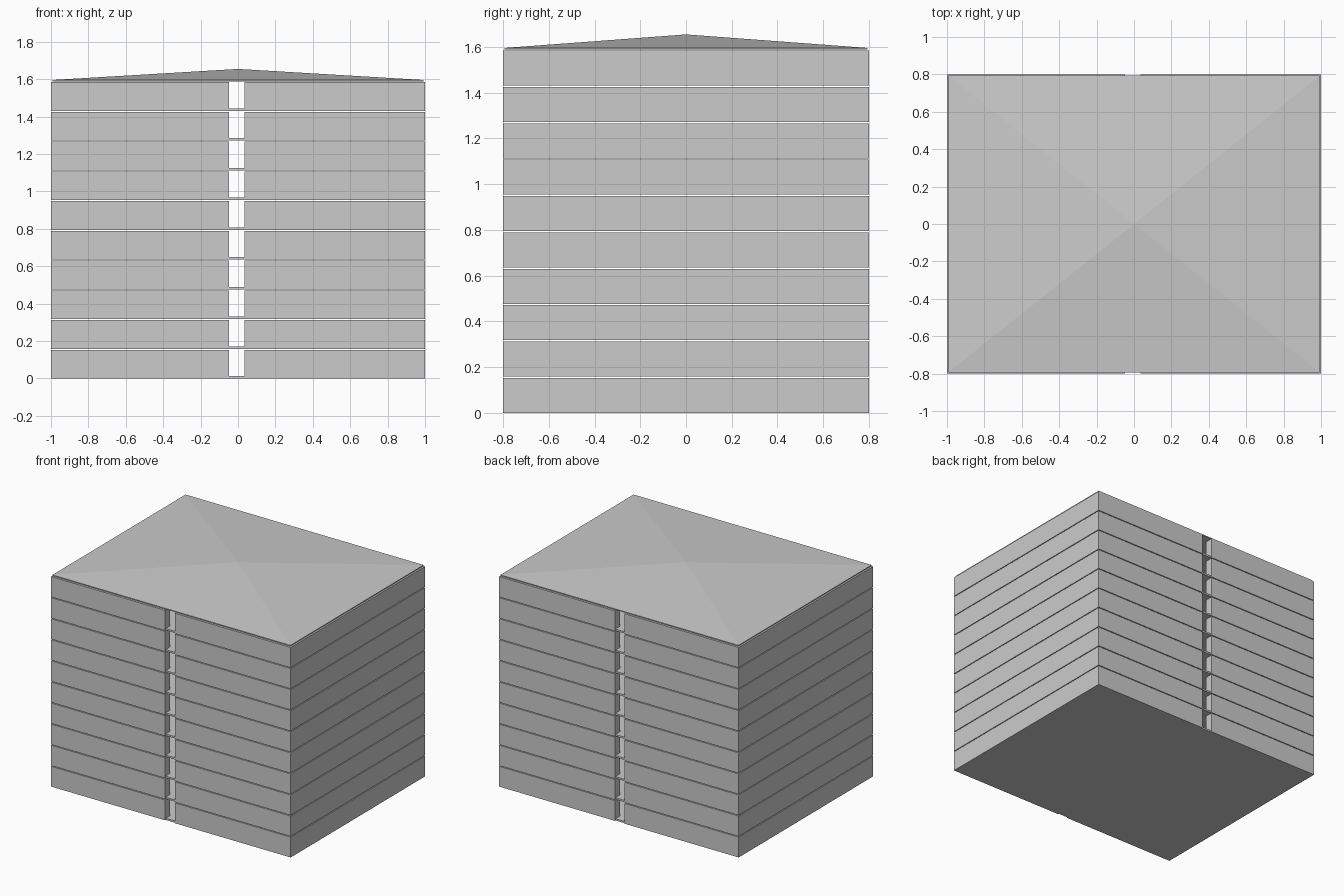
import bpy, bmesh

if "Cube" in bpy.data.objects:
    bpy.data.objects.remove(bpy.data.objects["Cube"])

FLOORS, PITCH, WALL_H, PLATE_H = 10, 0.159, 0.153, 0.013
HX, HY, T, INSET = 1.0, 0.8, 0.06, 0.007
GAP_L, GAP_R = -0.048, 0.034


def prism(name, profile, z0, height, apex=None):
    """Extrude a flat outline upwards, optionally topped by a pyramid."""
    bm = bmesh.new()
    face = bm.faces.new([bm.verts.new((x, y, z0)) for x, y in profile])
    ext = bmesh.ops.extrude_face_region(bm, geom=[face], use_keep_orig=True)["geom"]
    bmesh.ops.translate(bm, vec=(0, 0, height),
                        verts=[g for g in ext if isinstance(g, bmesh.types.BMVert)])
    if apex is not None:
        top = [g for g in ext if isinstance(g, bmesh.types.BMFace)]
        tip = bmesh.ops.poke(bm, faces=top)["verts"][0]
        tip.co.z = apex
    bmesh.ops.recalc_face_normals(bm, faces=bm.faces)
    mesh = bpy.data.meshes.new(name)
    bm.to_mesh(mesh)
    bm.free()
    obj = bpy.data.objects.new(name, mesh)
    bpy.context.collection.objects.link(obj)
    return obj


def stack(obj):
    """Repeat a storey part up the building."""
    mod = obj.modifiers.new("storeys", 'ARRAY')
    mod.count = FLOORS
    mod.use_relative_offset = False
    mod.use_constant_offset = True
    mod.constant_offset_displace = (0, 0, PITCH)


def c_wall(side, gap):
    """C-shaped half shell, open towards the central slot."""
    o, i = side * HX, side * (HX - T)
    return [(gap, -HY), (o, -HY), (o, HY), (gap, HY),
            (gap, HY - T), (i, HY - T), (i, -HY + T), (gap, -HY + T)]


def rect(x, y):
    return [(-x, -y), (x, -y), (x, y), (-x, y)]


# Storey walls, left and right of the slot
stack(prism("left_walls", c_wall(-1, GAP_L), 0, WALL_H))
stack(prism("right_walls", c_wall(1, GAP_R), 0, WALL_H))

# Floor plates, set slightly inside the wall faces
stack(prism("floor_plates", rect(HX - INSET, HY - INSET), 0, PLATE_H))

# Shallow pyramid roof with a thin rim
prism("roof", rect(HX - INSET, HY - INSET), FLOORS * PITCH - 0.001, 0.007, apex=1.655)
